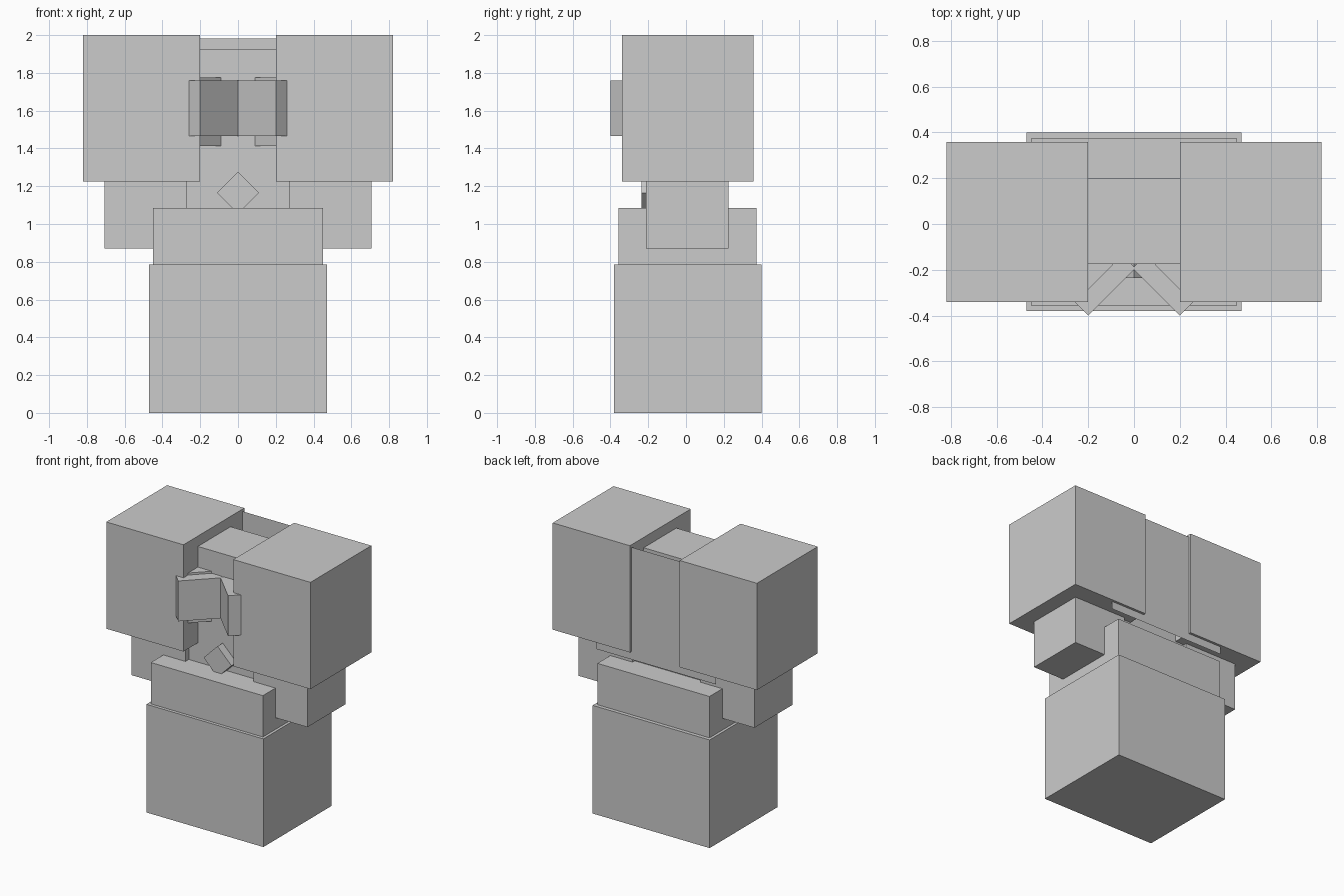
import bpy
import math

old = bpy.data.objects.get("Cube")
if old:
    bpy.data.objects.remove(old, do_unlink=True)

# One plain grey for every part
grey = bpy.data.materials.new("plain_grey")
grey.use_nodes = True
COLOUR = (0.6, 0.6, 0.6, 1)
grey.diffuse_color = COLOUR
grey.node_tree.nodes["Principled BSDF"].inputs["Base Color"].default_value = COLOUR


def box(name, x, y, z, turn=(0, 0, 0)):
    """Box from (low, high) ranges on each axis, turned about its centre."""
    ranges = (x, y, z)
    bpy.ops.mesh.primitive_cube_add(size=1, location=[sum(r) / 2 for r in ranges])
    ob = bpy.context.object
    ob.name = name
    ob.scale = [r[1] - r[0] for r in ranges]
    ob.rotation_euler = turn
    ob.data.materials.append(grey)
    return ob


def around(centre, size):
    return (centre - size / 2, centre + size / 2)


QUARTER = math.pi / 4

# Lower body, waist and upright core
box("base", (-0.47, 0.47), (-0.38, 0.40), (0, 0.785))
box("waist", (-0.45, 0.45), (-0.357, 0.373), (0.785, 1.085))
box("core", (-0.29, 0.29), (-0.175, 0.2), (0.9, 1.925))

# Diamond on the chest
box("chest_diamond", around(0, 0.158), (-0.235, -0.15), around(1.165, 0.158),
    (0, QUARTER, 0))

# Thin back sheet
bpy.ops.mesh.primitive_plane_add(size=1, location=(0, 0.34, 1.575),
                                 rotation=(math.pi / 2, 0, 0))
sheet = bpy.context.object
sheet.name = "back_sheet"
sheet.scale = (0.96, 0.815, 1)
sheet.data.materials.append(grey)

# Paired parts
for side, s in (("left", 1), ("right", -1)):
    def span(a, b):
        return tuple(sorted((s * a, s * b)))

    box(side + "_upper_block", span(0.2, 0.82), (-0.34, 0.358), (1.225, 2))
    box(side + "_arm", span(0.273, 0.707), (-0.213, 0.225), (0.87, 1.24))
    box(side + "_eye", around(s * 0.2, 0.293), around(-0.193, 0.293),
        (1.467, 1.76), (0, 0, QUARTER))
    box(side + "_eye_mount", around(s * 0.2, 0.156), around(-0.177, 0.156),
        (1.412, 1.775), (0, 0, QUARTER))
